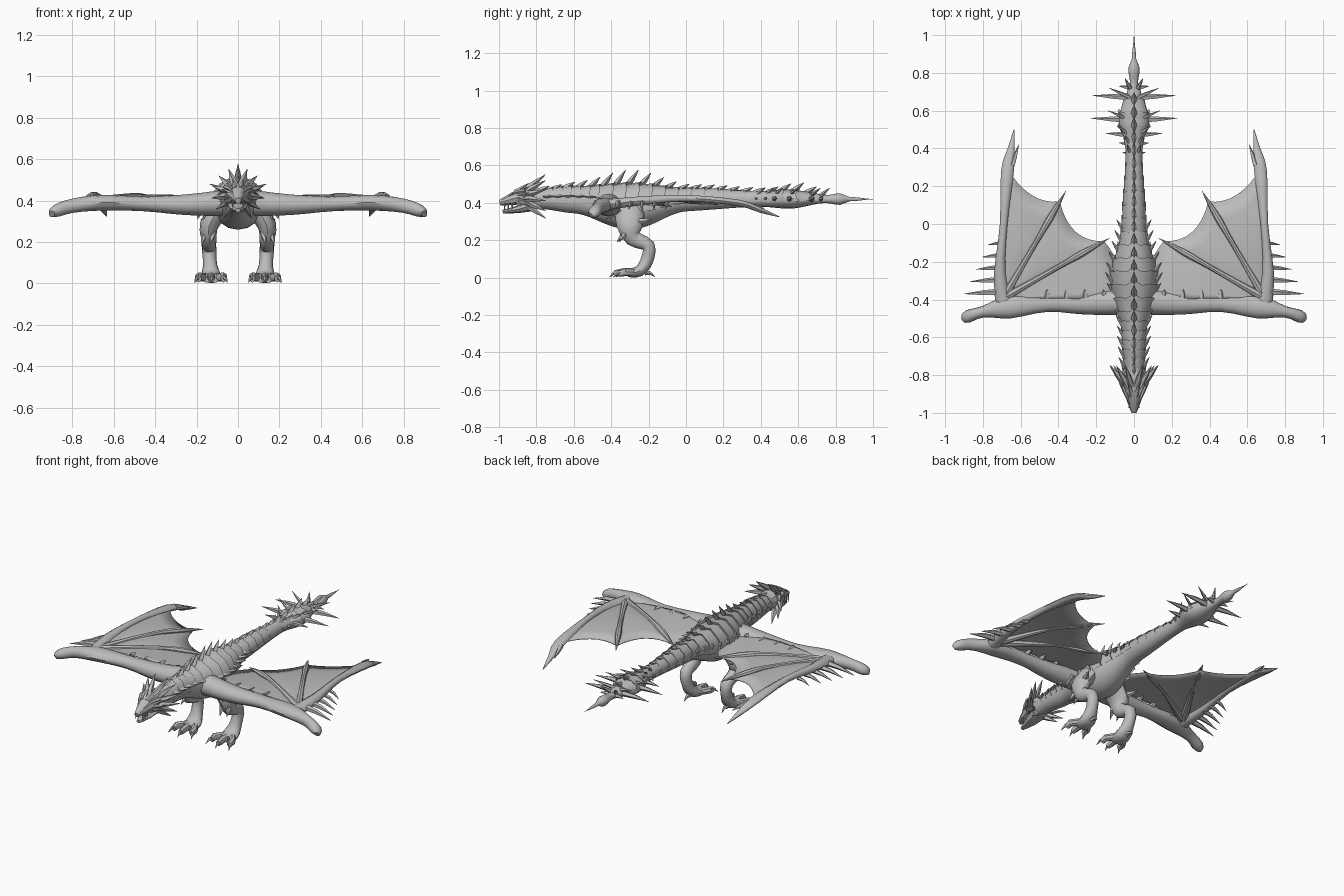
import bpy, bmesh, math
from mathutils import Vector

cube = bpy.data.objects.get("Cube")
if cube:
    bpy.data.objects.remove(cube, do_unlink=True)

grey = bpy.data.materials.new("stone_grey")
grey.use_nodes = True
grey.diffuse_color = (.5, .5, .5, 1)
shader = grey.node_tree.nodes["Principled BSDF"]
shader.inputs["Base Color"].default_value = grey.diffuse_color
X, Y, Z = Vector((1, 0, 0)), Vector((0, 1, 0)), Vector((0, 0, 1))


def finish(name, bm, mirror=False, angle=40):
    """Turn a bmesh into a named, shaded object, mirrored across x if asked."""
    bmesh.ops.recalc_face_normals(bm, faces=bm.faces)
    mesh = bpy.data.meshes.new(name)
    bm.to_mesh(mesh)
    bm.free()
    mesh.materials.append(grey)
    part = bpy.data.objects.new(name, mesh)
    bpy.context.collection.objects.link(part)
    bpy.ops.object.select_all(action='DESELECT')
    part.select_set(True)
    bpy.context.view_layer.objects.active = part
    bpy.ops.object.shade_smooth_by_angle(angle=math.radians(angle))
    if mirror:
        part.modifiers.new("mirror", 'MIRROR')
    return part


def strip(bm, rows, closed=False):
    """Join neighbouring rows of vertices with quads."""
    count = len(rows[0])
    for near, far in zip(rows, rows[1:]):
        for k in range(count if closed else count - 1):
            j = (k + 1) % count
            bm.faces.new((near[k], near[j], far[j], far[k]))


def loft(bm, rings, hint=X, sides=10):
    """Skin a tube; a ring is (x, y, z, radius along hint, other radius)."""
    centres = [Vector(ring[:3]) for ring in rings]
    loops = []
    for i, ring in enumerate(rings):
        along = centres[min(i + 1, len(rings) - 1)] - centres[max(i - 1, 0)]
        along.normalize()
        side = (hint - along * hint.dot(along)).normalized()
        up = along.cross(side)
        loop = []
        for k in range(sides):
            a = math.tau * k / sides
            offset = side * math.cos(a) * ring[3] + up * math.sin(a) * ring[-1]
            loop.append(bm.verts.new(centres[i] + offset))
        loops.append(loop)
    strip(bm, loops, closed=True)
    bm.faces.new(loops[0])
    bm.faces.new(loops[-1])


def refine(rings, steps=3):
    """Round a short list of rings into a flowing limb."""
    flowing = []
    for i in range(len(rings) - 1):
        p, q = rings[max(i - 1, 0)], rings[i]
        r, s = rings[i + 1], rings[min(i + 2, len(rings) - 1)]
        for step in range(steps):
            t = step / steps
            flowing.append([b + t / 2 * (c - a + t * (2 * a - 5 * b + 4 * c - d
                            + t * (3 * (b - c) + d - a))) for a, b, c, d in zip(p, q, r, s)])
    return flowing + [rings[-1]]


def spike(bm, base, tip, radius, bend=0, sides=5):
    """A tapered thorn whose middle is lifted by bend."""
    base, tip = Vector(base), Vector(tip)
    middle = base.lerp(tip, .5) + Z * bend
    sideways = abs(tip.x - base.x) > abs(tip.y - base.y)
    loft(bm, [(*base, radius, radius), (*middle, radius * .7, radius * .7),
              (*tip, .001, .001)], Y if sideways else X, sides)


# Body from neck to tail tip: (y, half width, half height)
BODY = [(-.8, .05, .05), (-.6, .06, .07), (-.3, .12, .12), (0, .06, .06), (.4, .04, .04),
        (.55, .08, .05), (.75, .02, .02), (.82, .03, .03), (.88, .01, .01), (1, 0, 0)]


def body_at(y):
    """Centre height, half width and half height of the body at y."""
    height = .42 - .04 * math.exp(-((y + .3) / .2) ** 2)
    for near, far in zip(BODY, BODY[1:]):
        if y <= far[0]:
            break
    f = min(max((y - near[0]) / (far[0] - near[0]), 0), 1)
    f = f * f * (3 - 2 * f)
    return height, *[a + (b - a) * f for a, b in zip(near[1:], far[1:])]


bm = bmesh.new()
stations = [i / 40 for i in range(-33, 40)] + [.999]
rings = []
for y in stations:
    height, wide, tall = body_at(y)
    rings.append((0, y, height, wide + .001, tall + .001))
loft(bm, rings, sides=16)
finish("body", bm)

# Overlapping armour bands with jagged rear edges
bm = bmesh.new()
y, last = -.82, 10
while y < .7:
    step = .07 if y > -.5 else .05
    rows = []
    for back, grow in ((0, 1), (step * 1.1, 1.13), (step, .9)):
        height, wide, tall = body_at(y + back)
        row = []
        for k in range(last + 1):
            a = math.radians(210 * k / last - 15)
            point = k in (0, last // 2, last)
            jag = step * (.3 if point else .1 * (k % 2)) if back else 0
            row.append(bm.verts.new((math.cos(a) * wide * grow, y + back + jag,
                                     height + math.sin(a) * tall * grow)))
        rows.append(row)
    strip(bm, rows)
    y += step
finish("armour_bands", bm, angle=30)

# Spines down the back, tallest above the shoulders and the tail club
bm = bmesh.new()
for i in range(22):
    y = i * .068 - .79
    height, wide, tall = body_at(y)
    top = height + tall
    rise = .02 + .06 * math.exp(-((y + .36) / .2) ** 2) + .02 * math.exp(-((y - .55) / .1) ** 2)
    spike(bm, (0, y, top - .01), (0, y + .06, top + rise), .018, sides=4)
finish("back_spines", bm, angle=30)

# Side thorns of the neck, shoulders and flanks
bm = bmesh.new()
for i in range(14):
    y = i * .056 - .76
    height, wide, tall = body_at(y)
    z = height + tall * .3
    spike(bm, (wide * .9, y, z), (wide + .03, y + .055, z), .012, sides=4)
finish("side_thorns", bm, True, 30)

# Long side blades of the tail club
bm = bmesh.new()
for y, reach in ((.37, .06), (.42, .08), (.47, .15), (.55, .23), (.67, .22), (.72, .08)):
    spike(bm, (.02, y, .42), (reach, y + .01, .42), .01 + reach / 25, .004)
    spike(bm, (.02, y, .44), (reach * .6, y + .05, .48), .012)
finish("tail_blades", bm, True, 30)

# Head: skull, lower jaw, brows, teeth and a fan of horns
bm = bmesh.new()
loft(bm, refine([(0, -.997, .4, .015, .015), (0, -.93, .42, .04, .035),
                 (0, -.86, .435, .06, .05), (0, -.78, .425, .05, .05)], 2))
finish("skull", bm, angle=30)
bm = bmesh.new()
loft(bm, refine([(0, -.98, .353, .012, .01), (0, -.9, .365, .04, .02),
                 (0, -.82, .39, .05, .035)], 2), sides=8)
finish("lower_jaw", bm, angle=30)
bm = bmesh.new()
for degrees in range(-60, 80, 26):
    a = math.radians(degrees)
    out = X * math.cos(a) + Z * math.sin(a)
    root = Vector((0, -.86, .43))
    spike(bm, root + out * .04, root + out * .13 + Y * .11, .02)
    spike(bm, root + out * .03 - Y * .05, root + out * .08 + Y * .02, .014)
for y in (-.97, -.95, -.93):
    spike(bm, (.025, y, .4), (.025, y, .36), .006)
finish("horns_and_teeth", bm, True, 30)
bm = bmesh.new()
spike(bm, (.06, -.86, .465), (.02, -.96, .43), .012, .01)
finish("brow", bm, True)

# Wing arm running out to the blunt thumb claw
bm = bmesh.new()
loft(bm, refine([(.04, -.41, .39, .07, .065), (.25, -.42, .38, .06, .05),
                 (.46, -.42, .385, .045, .036), (.66, -.44, .39, .06, .038),
                 (.8, -.465, .375, .03, .034), (.88, -.49, .35, .034, .03),
                 (.9, -.51, .335, .02, .014)]), Y, 12)
for i in range(4):
    x = .16 + i * .1
    spike(bm, (x, -.39, .41), (x, -.345, .42), .02)
finish("wing_arm", bm, True)

# Wing fingers: the long leading one and two that brace the skin
WRIST = Vector((.69, -.39, .395))
MIDDLE_TIP = Vector((.36, .175, .39))
INNER_TIP = Vector((.13, -.075, .38))
bm = bmesh.new()
loft(bm, refine([(.69, -.42, .39, .045, .03), (.71, -.25, .41, .03, .025),
                 (.69, 0, .425, .02, .018), (.67, .28, .4, .034, .018),
                 (.65, .4, .36, .018, .014), (.635, .5, .325, .002, .002)]))
spike(bm, (.645, .31, .395), (.61, .42, .37), .016)
for tip in (MIDDLE_TIP, INNER_TIP):
    rings = []
    for along, radius in ((0, .024), (.5, .013), (.75, .018), (1, .001)):
        spot = WRIST.lerp(tip, along) + Z * .03 * math.sin(math.pi * along)
        rings.append((*spot, radius, radius))
    loft(bm, refine(rings), sides=8)
finish("wing_fingers", bm, True)

# Wing skin: three fans from the wrist with scalloped trailing edges
bm = bmesh.new()
outer = Vector((.68, .31, .395))
middle = WRIST.lerp(MIDDLE_TIP, .9)
inner = WRIST.lerp(INNER_TIP, .95)
root = Vector((.06, -.4, .4))
for start, pull, end in ((outer, (.56, .1, .42), middle), (middle, (.34, -.1, .41), inner),
                         (inner, (.05, -.22, .39), root)):
    grid = []
    for i in range(9):
        u = i / 8
        edge = start.lerp(Vector(pull), u).lerp(Vector(pull).lerp(end, u), u)
        grid.append([bm.verts.new(WRIST.lerp(edge, v / 6) + Z * .025 * math.sin(math.pi * v / 6))
                     for v in range(7)])
    strip(bm, grid)
bmesh.ops.remove_doubles(bm, verts=bm.verts, dist=.0005)
skin = finish("wing_skin", bm, True, 60)
shell = skin.modifiers.new("thickness", 'SOLIDIFY')
shell.thickness, shell.offset = .004, 0

# Thorns along the outer wing edge, shrinking backwards
bm = bmesh.new()
for i in range(5):
    y = i * .065 - .36
    spike(bm, (.7, y, .4), (.9 - i * .032, y - .01, .365), .02 - i * .002, .008)
finish("wing_thorns", bm, True, 30)

# Legs: thigh, hock and foot
bm = bmesh.new()
loft(bm, refine([(.09, -.3, .36, .05, .08), (.14, -.3, .28, .045, .07),
                 (.14, -.28, .21, .036, .045), (.14, -.2, .17, .035, .035),
                 (.135, -.21, .09, .034, .034), (.13, -.25, .035, .05, .03),
                 (.13, -.31, .025, .05, .022)]), sides=12)
finish("leg", bm, True)
bm = bmesh.new()
for spread in (-1, 0, 1):
    far = -.36 - (spread == 0) * .02
    x = .13 + spread * .06
    loft(bm, [(.13 + spread * .02, -.27, .03, .02, .02), (x, -.33, .03, .02, .022),
              (x, far, .022, .014, .018)], sides=8)
    spike(bm, (x, far + .02, .025), (x + spread * .02, far - .03, .002), .013, .012)
spike(bm, (.13, -.22, .025), (.13, -.165, .005), .014, .01)
finish("toes", bm, True)
bm = bmesh.new()
for x, y, z in ((.12, -.32, .25), (.16, -.31, .25), (.15, -.36, .37), (.18, -.38, .37)):
    spike(bm, (x, y, z), (x + .015, y - .05, z - .06), .018)
spike(bm, (.15, -.25, .3), (.18, -.18, .31), .018)
finish("leg_thorns", bm, True, 30)
